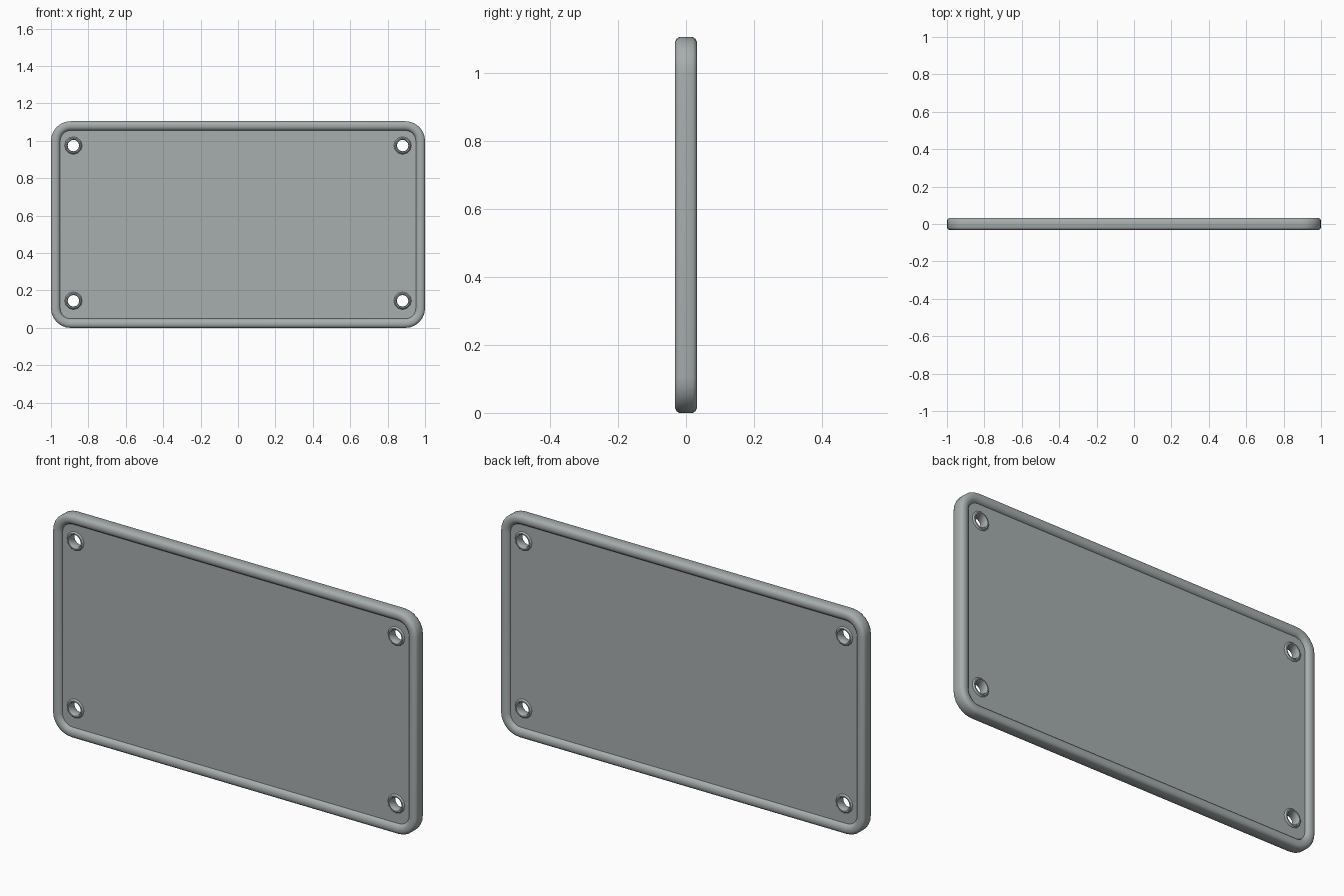
import bpy, bmesh
from math import sin, cos, pi, radians

if "Cube" in bpy.data.objects:
    bpy.data.objects.remove(bpy.data.objects["Cube"])

W, H, R = 1.0, 1.105, 0.105          # half width, height, corner radius
HOLES = [(sx * 0.88, z) for sx in (-1, 1) for z in (0.145, 0.975)]

# Dark, slightly cool grey
grey = bpy.data.materials.new("dark_grey")
grey.diffuse_color = (0.385, 0.42, 0.42, 1)
grey.use_nodes = True
grey.node_tree.nodes["Principled BSDF"].inputs["Base Color"].default_value = grey.diffuse_color


def rounded_rect(d, seg=6):
    """Outline in x/z, moved inward by d."""
    pts = []
    corners = [(W - R, H - R), (-W + R, H - R), (-W + R, R), (W - R, R)]
    for q, (cx, cz) in enumerate(corners):
        for i in range(seg + 1):
            a = (q + i / seg) * pi / 2
            pts.append((cx + (R - d) * cos(a), cz + (R - d) * sin(a)))
    return pts


def circle(cx, cz, r, n=12):
    return [(cx + r * cos(2 * pi * i / n), cz + r * sin(2 * pi * i / n)) for i in range(n)]


def loft(name, loops):
    """Closed ring of quads through (outline, y) loops."""
    bm = bmesh.new()
    rings = [[bm.verts.new((x, y, z)) for x, z in pts] for pts, y in loops]
    n = len(rings[0])
    for k, a in enumerate(rings):
        b = rings[(k + 1) % len(rings)]
        for i in range(n):
            j = (i + 1) % n
            bm.faces.new((a[i], a[j], b[j], b[i]))
    bmesh.ops.recalc_face_normals(bm, faces=bm.faces)
    me = bpy.data.meshes.new(name)
    bm.to_mesh(me)
    bm.free()
    ob = bpy.data.objects.new(name, me)
    bpy.context.collection.objects.link(ob)
    return ob


def finish(ob, angle=35):
    ob.data.materials.clear()
    ob.data.materials.append(grey)
    bpy.ops.object.select_all(action='DESELECT')
    ob.select_set(True)
    bpy.context.view_layer.objects.active = ob
    bpy.ops.object.shade_smooth_by_angle(angle=radians(angle))


def mirrored(half):
    return half + [(d, -y) for d, y in reversed(half)]


# Raised rim around the plate, same on front and back
rim_profile = mirrored([(0.0, 0.020), (0.005, 0.028), (0.015, 0.033), (0.030, 0.033),
                        (0.042, 0.028), (0.050, 0.016)])
finish(loft("rim", [(rounded_rect(d), y) for d, y in rim_profile]))

# Recessed panel with four open holes
cu = bpy.data.curves.new("panel", 'CURVE')
cu.dimensions = '2D'
cu.fill_mode = 'BOTH'
cu.extrude = 0.017
for pts in [rounded_rect(0.045)] + [circle(x, z, 0.036) for x, z in HOLES]:
    s = cu.splines.new('POLY')
    s.points.add(len(pts) - 1)
    for p, (x, z) in zip(s.points, pts):
        p.co = (x, z, 0, 1)
    s.use_cyclic_u = True
panel = bpy.data.objects.new("panel", cu)
panel.rotation_euler = (pi / 2, 0, 0)
bpy.context.collection.objects.link(panel)
bpy.ops.object.select_all(action='DESELECT')
panel.select_set(True)
bpy.context.view_layer.objects.active = panel
bpy.ops.object.convert(target='MESH')
finish(bpy.context.object)

# Low collar around each screw hole
collar_profile = mirrored([(0.031, 0.018), (0.035, 0.024), (0.041, 0.024), (0.048, 0.016)])
for i, (x, z) in enumerate(HOLES):
    finish(loft(f"hole_collar_{i + 1}", [(circle(x, z, r), y) for r, y in collar_profile]))
